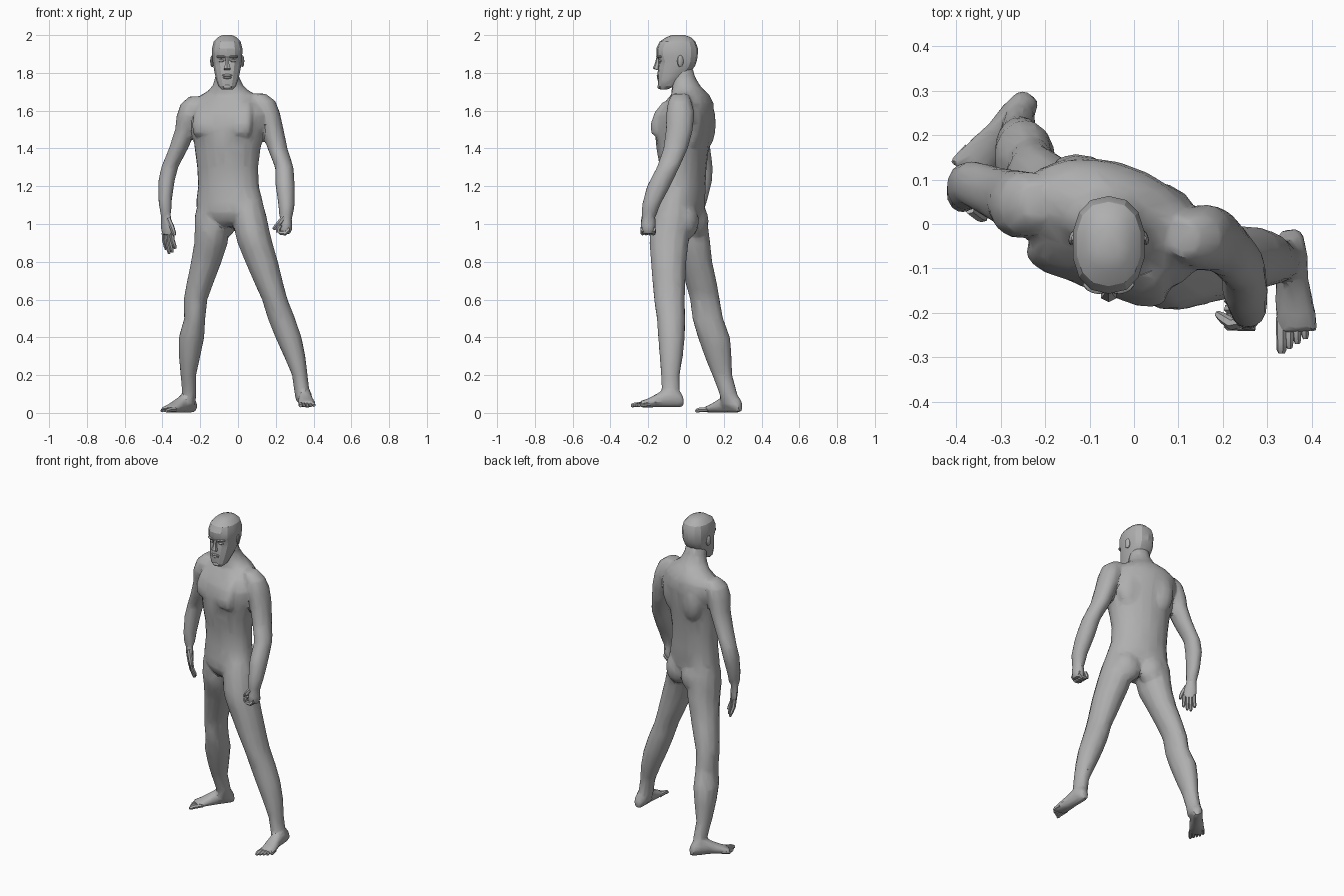
import bpy, bmesh, math
from mathutils import Vector, Matrix

skin = bpy.data.materials.new("grey_skin")
skin.diffuse_color = (0.43, 0.43, 0.43, 1)
X, Y, Z = Vector((1, 0, 0)), Vector((0, 1, 0)), Vector((0, 0, 1))
TURN = math.radians(-20)                       # the trunk is turned to one side
U = Vector((math.cos(TURN), math.sin(TURN), 0))
V = Vector((-math.sin(TURN), math.cos(TURN), 0))


def loft(bm, sections, u=X, v=Y, n=12, power=1.0, grow=0.0):
    """Closed skin through rings (x, y, z, half width on u, half width on v)."""
    rings = []
    for x, y, z, a, b in sections:
        ring = []
        for i in range(n):
            t = 2 * math.pi * (i + 0.5) / n
            c, s = math.cos(t), math.sin(t)
            c = math.copysign(abs(c) ** power, c)
            s = math.copysign(abs(s) ** power, s)
            ring.append(bm.verts.new(Vector((x, y, z)) + u * (a + grow) * c + v * (b + grow) * s))
        rings.append(ring)
    faces = [bm.faces.new(rings[0]), bm.faces.new(rings[-1])]
    for r, q in zip(rings, rings[1:]):
        for i in range(n):
            j = (i + 1) % n
            faces.append(bm.faces.new((r[i], r[j], q[j], q[i])))
    bmesh.ops.recalc_face_normals(bm, faces=faces)


def digit(bm, points, r, n=6):
    """Finger or toe that tapers along a few joints."""
    d = (Vector(points[-1]) - Vector(points[0])).normalized()
    u = d.orthogonal().normalized()
    rows = [(*p, r * k, r * k) for p, k in zip(points, (1, 1, 0.9, 0.6))]
    loft(bm, rows, u, d.cross(u), n)


def ball(bm, centre, size, turn=0.0):
    m = Matrix.Translation(centre) @ Matrix.Rotation(turn, 4, 'Z') @ Matrix.Diagonal((*size, 1))
    bmesh.ops.create_uvsphere(bm, u_segments=12, v_segments=8, radius=1, matrix=m)


def finish(name, bm, blend=0.0, keep=0.2, angle=25):
    me = bpy.data.meshes.new(name)
    bm.to_mesh(me)
    bm.free()
    ob = bpy.data.objects.new(name, me)
    bpy.context.collection.objects.link(ob)
    bpy.ops.object.select_all(action='DESELECT')
    ob.select_set(True)
    bpy.context.view_layer.objects.active = ob
    if blend:                                  # fuse the masses, then facet them
        m = ob.modifiers.new("fuse", 'REMESH')
        m.mode, m.voxel_size = 'VOXEL', blend
        m = ob.modifiers.new("soften", 'SMOOTH')
        m.factor, m.iterations = 0.5, 5
        m = ob.modifiers.new("facet", 'DECIMATE')
        m.ratio = keep
        for mod in list(ob.modifiers):
            bpy.ops.object.modifier_apply(modifier=mod.name)
    ob.data.materials.clear()
    ob.data.materials.append(skin)
    bpy.ops.object.shade_smooth_by_angle(angle=math.radians(angle))


# ---- body: trunk, neck, arms and legs fused together
body = bmesh.new()
loft(body, [(-.06, -.025, .985, .05, .06), (-.05, -.03, 1.015, .12, .092), (-.04, -.033, 1.06, .185, .114),
            (-.045, -.025, 1.12, .183, .117), (-.05, -.018, 1.2, .167, .114), (-.055, -.015, 1.3, .167, .117),
            (-.055, -.018, 1.4, .18, .132), (-.05, -.016, 1.5, .2, .142), (-.05, -.002, 1.58, .22, .14),
            (-.05, .014, 1.64, .2, .12), (-.05, .022, 1.68, .155, .095), (-.05, .015, 1.715, .095, .075)],
     U, V, 20)
# neck and its slope to the shoulders
loft(body, [(-.05, .015, 1.64, .16, .1), (-.05, .013, 1.69, .125, .088), (-.053, .0, 1.735, .082, .074),
            (-.057, -.015, 1.775, .065, .066), (-.057, -.025, 1.83, .06, .06)], U, V)
for s in (-1, 1):
    c = Vector((-.05, -.016, 0)) + U * s * .085
    rows = [(1.455, .09, .066, .012), (1.48, .1, .078, .038), (1.53, .097, .084, .043),
            (1.59, .078, .078, .04), (1.645, .052, .06, .02)]
    loft(body, [(*(c - V * d + Z * z), a, b) for z, d, a, b in rows], U, V, 12, .85)    # pectoral
    ball(body, Vector((-.04, -.035, 1.015)) + U * s * .075 + V * .068, (.085, .063, .095), TURN)  # buttock
    ball(body, Vector((-.05, 0, 1.53)) + U * s * .09 + V * .07, (.085, .058, .14), TURN)  # shoulder blade
# right arm
loft(body, [(-.22, .05, 1.675, .035, .04), (-.242, .045, 1.635, .06, .07), (-.264, .045, 1.57, .06, .075),
            (-.277, .055, 1.5, .054, .066), (-.315, .07, 1.4, .049, .057), (-.362, .09, 1.3, .043, .05),
            (-.378, .085, 1.23, .041, .052), (-.386, .07, 1.13, .034, .042), (-.383, .06, 1.06, .028, .03)],
     grow=.003)
# left arm
loft(body, [(.11, -.03, 1.69, .035, .04), (.137, -.033, 1.65, .06, .06), (.16, -.03, 1.59, .06, .073),
            (.184, -.035, 1.5, .056, .07), (.209, -.055, 1.4, .051, .063), (.245, -.095, 1.3, .047, .058),
            (.25, -.145, 1.2, .049, .06), (.257, -.185, 1.1, .041, .046), (.254, -.198, 1.04, .033, .036)],
     grow=.003)
# right leg
loft(body, [(-.125, .005, 1.13, .08, .085), (-.135, .01, 1.05, .092, .1), (-.14, .012, .96, .089, .108),
            (-.143, .024, .9, .088, .104), (-.168, .05, .8, .08, .088), (-.2, .08, .69, .07, .082),
            (-.225, .1, .6, .061, .077), (-.229, .115, .5, .054, .08), (-.246, .148, .4, .066, .084),
            (-.256, .17, .3, .055, .07), (-.263, .192, .2, .039, .051), (-.258, .225, .1, .035, .045),
            (-.262, .23, .04, .034, .042)], grow=.003)
# left leg
loft(body, [(.045, -.06, 1.13, .08, .085), (.058, -.07, 1.05, .09, .1), (.075, -.085, .96, .092, .105),
            (.09, -.09, .9, .092, .103), (.125, -.092, .8, .086, .093), (.162, -.09, .69, .075, .086),
            (.195, -.088, .6, .066, .08), (.23, -.079, .5, .071, .074), (.267, -.077, .4, .068, .069),
            (.3, -.078, .3, .055, .06), (.327, -.083, .2, .039, .047), (.34, -.08, .1, .038, .046),
            (.345, -.08, .06, .036, .042)], grow=.003)
# right palm, open, and left palm, closed
hand_u, hand_v = Vector((.75, -.66, 0)), Vector((.66, .75, 0))
loft(body, [(-.384, .06, 1.09, .03, .026), (-.383, .058, 1.04, .032, .022), (-.378, .055, .99, .041, .02),
            (-.372, .052, .94, .039, .016)], hand_u, hand_v, 10)
loft(body, [(.254, -.195, 1.08, .033, .034), (.254, -.198, 1.04, .03, .036), (.255, -.2, 1.0, .034, .041),
            (.252, -.2, .965, .036, .039), (.25, -.2, .948, .028, .034)], X, Y, 10)

# ---- head: skull and jaw, nose, lips, brow, ears
bm = bmesh.new()
HX = -.057
profile = [(1.712, -.136, -.1, .03), (1.73, -.147, -.06, .048), (1.765, -.15, -.025, .06),
           (1.80, -.15, .02, .068), (1.835, -.148, .047, .075), (1.862, -.144, .057, .079),
           (1.89, -.157, .062, .081), (1.93, -.157, .063, .082), (1.965, -.14, .05, .073),
           (1.988, -.106, .026, .052), (2.0, -.075, -.005, .025)]
loft(bm, [(HX, (f + b) / 2, z, w, (b - f) / 2) for z, f, b, w in profile], X, Y, 14, .85)
loft(bm, [(HX, -.152, 1.815, .018, .004), (HX, -.158, 1.824, .02, .018), (HX, -.152, 1.85, .011, .013),
          (HX, -.148, 1.885, .009, .008)], X, Y, 6)
for z, w in ((1.787, .027), (1.775, .023)):
    ball(bm, (HX, -.146, z), (w, .009, .007))
ball(bm, (HX, -.137, 1.727), (.024, .014, .014))
for s in (-1, 1):
    ball(bm, (HX + s * .032, -.14, 1.886), (.028, .016, .009), s * .35)
    ball(bm, (HX + s * .032, -.135, 1.864), (.016, .01, .008), s * .35)
    ball(bm, (HX + s * .08, -.03, 1.862), (.009, .018, .032), s * .35)
finish("head", bm)


# ---- feet: heel and instep join the body, toes stay separate
def foot(name, heel, ahead, side, floor):
    bm = bmesh.new()
    d = Vector((*ahead, 0)).normalized()
    inner = Vector((d.y, -d.x, 0)) * side

    def at(f, s, z):
        return Vector((*heel, floor)) + d * f + inner * s + Z * z
    rows = [(-.002, 0, .03, .02, .024), (.015, 0, .042, .031, .042), (.06, 0, .055, .037, .056),
            (.11, .002, .046, .037, .046), (.155, 0, .033, .044, .033), (.195, -.003, .023, .047, .023),
            (.23, -.003, .018, .044, .017)]
    loft(body, [(*at(f, s, z), a, b) for f, s, z, a, b in rows], inner, Z)
    for i in range(5):
        s = .032 - i * .0175
        end = .276 - i * .01 - (.008 if i == 4 else 0)
        digit(bm, [at(.195 - i * .004, s * .95, .018), at(end - .025, s, .016),
                   at(end - .008, s * 1.04, .012), at(end, s * 1.05, .01)], .0125 if i == 0 else .0098)
    finish(name, bm)


foot("left_toes", (.352, -.014), (.05, -1), 1, .028)
foot("right_toes", (-.232, .288), (-.63, -.777), -1, 0)
finish("body", body, 0.0095, 0.075, 26)

# ---- right fingers: hanging down
bm = bmesh.new()
for i in range(4):
    p = Vector((-.372, .052, .955)) + hand_u * (i - 1.5) * .019
    length = (.09, .112, .105, .085)[i]
    bend = hand_v * .02 + hand_u * (i - 1.5) * .002
    digit(bm, [p, p - Z * length * .5 + bend * .3, p - Z * length * .85 + bend, p - Z * length + bend * 1.2], .0115)
digit(bm, [(-.37, .035, 1.03), (-.35, .02, .985), (-.34, .015, .955), (-.336, .014, .94)], .013)
finish("right_fingers", bm)

# ---- left fingers: curled inward
bm = bmesh.new()
for i in range(4):
    y = -.229 + i * .019
    digit(bm, [(.272, y, .972), (.25, y, .951), (.222, y, .953), (.208, y, .962)], .0125)
    digit(bm, [(.213, y, .953), (.213, y, .975), (.225, y, .993)], .0115)
digit(bm, [(.245, -.222, 1.04), (.222, -.226, 1.01), (.2, -.212, .985), (.188, -.203, .972)], .0135)
finish("left_fingers", bm)
